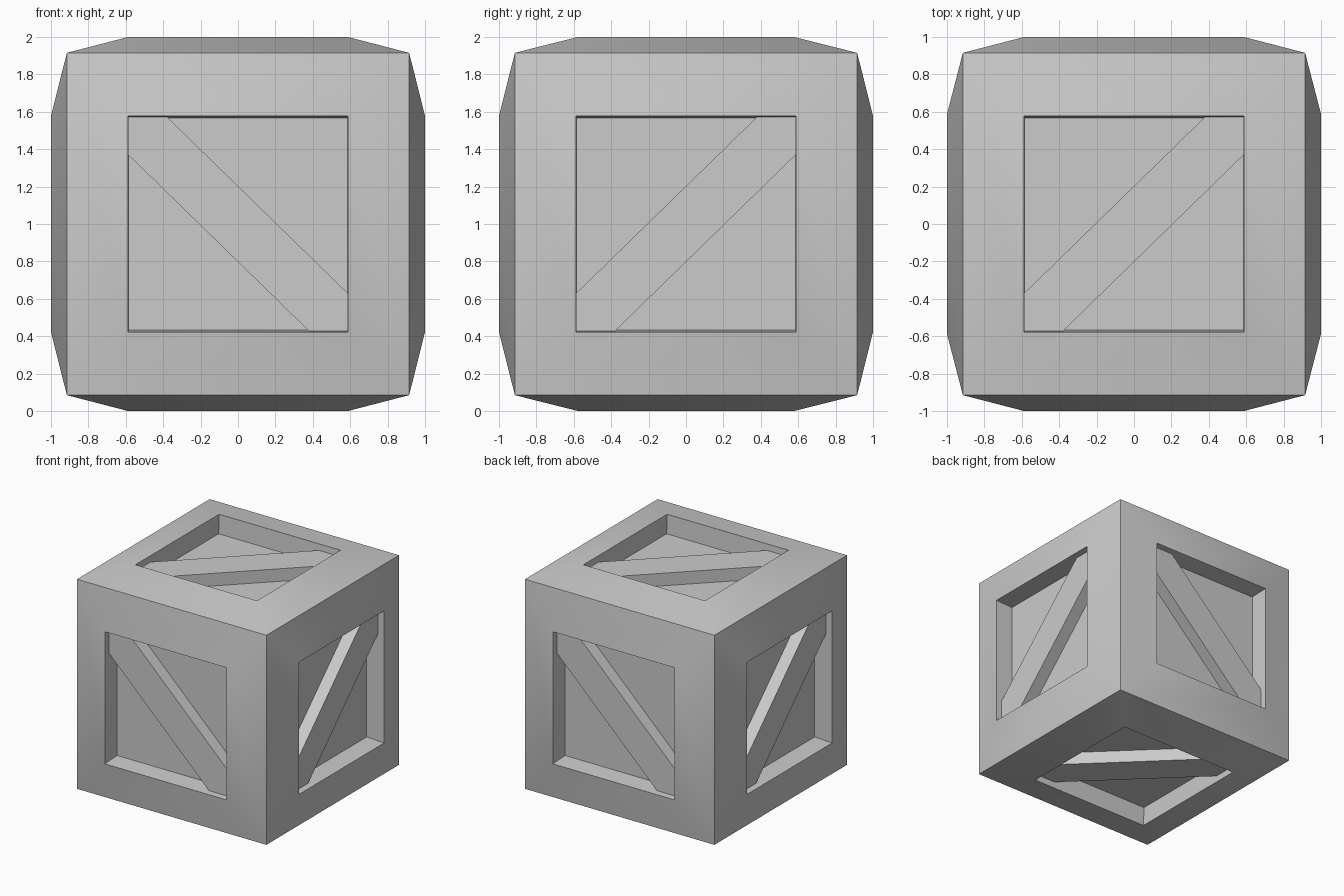
import bpy, bmesh
from mathutils import Vector

if "Cube" in bpy.data.objects:
    bpy.data.objects.remove(bpy.data.objects["Cube"])

CENTRE = Vector((0, 0, 1))
CORNER = 0.915                  # cube corners, pulled in from the bulging sides
RIM = (0.587, 0.577, 1.0)       # window opening: half width, half height, distance out
FLOOR = (0.583, 0.566, 0.835)   # recessed panel
BRACE_TOP = 0.945
NOTCH = 0.205                   # how far the brace runs along the window edges

# name, u axis, v axis, brace direction (+1 rises with u, -1 falls)
SIDES = [
    ("front", (1, 0, 0), (0, 0, 1), -1),
    ("right", (0, 1, 0), (0, 0, 1), 1),
    ("back", (-1, 0, 0), (0, 0, 1), -1),
    ("left", (0, -1, 0), (0, 0, 1), 1),
    ("top", (1, 0, 0), (0, 1, 0), 1),
    ("bottom", (1, 0, 0), (0, -1, 0), 1),
]


def finish(bm, name):
    mesh = bpy.data.meshes.new(name)
    bm.to_mesh(mesh)
    bm.free()
    obj = bpy.data.objects.new(name, mesh)
    bpy.context.collection.objects.link(obj)
    return obj


def place(u_axis, v_axis, u, v, w):
    U, V = Vector(u_axis), Vector(v_axis)
    return CENTRE + U * u + V * v + U.cross(V) * w


def ring(bm, U, V, a, b, w):
    return [bm.verts.new(place(U, V, su * a, sv * b, w))
            for su, sv in ((-1, -1), (1, -1), (1, 1), (-1, 1))]


def bridge(bm, outer, inner):
    n = len(outer)
    for i in range(n):
        j = (i + 1) % n
        bm.faces.new((outer[i], outer[j], inner[j], inner[i]))


# Crate frame: bulging border, window walls and recessed panel on all six sides
bm = bmesh.new()
for name, U, V, s in SIDES:
    outer = ring(bm, U, V, CORNER, CORNER, CORNER)
    rim = ring(bm, U, V, *RIM)
    floor = ring(bm, U, V, *FLOOR)
    bridge(bm, outer, rim)
    bridge(bm, rim, floor)
    bm.faces.new(floor)
bmesh.ops.remove_doubles(bm, verts=bm.verts, dist=0.0001)
frame = finish(bm, "crate_frame")
bpy.context.view_layer.objects.active = frame
frame.select_set(True)
bpy.ops.object.shade_smooth_by_angle(angle=0.5236)

# Diagonal braces: planks trimmed to the window corners
for name, U, V, s in SIDES:
    a, b = 0.585, 0.573
    outline = [(-a, -b), (NOTCH - a, -b), (a, b - NOTCH),
               (a, b), (a - NOTCH, b), (-a, NOTCH - b)]
    if s < 0:
        outline = [(-u, v) for u, v in reversed(outline)]
    bm = bmesh.new()
    low = [bm.verts.new(place(U, V, u, v, FLOOR[2])) for u, v in outline]
    high = [bm.verts.new(place(U, V, u, v, BRACE_TOP)) for u, v in outline]
    bridge(bm, low, high)
    bm.faces.new(high)
    bm.faces.new(low[::-1])
    finish(bm, name + "_brace")
